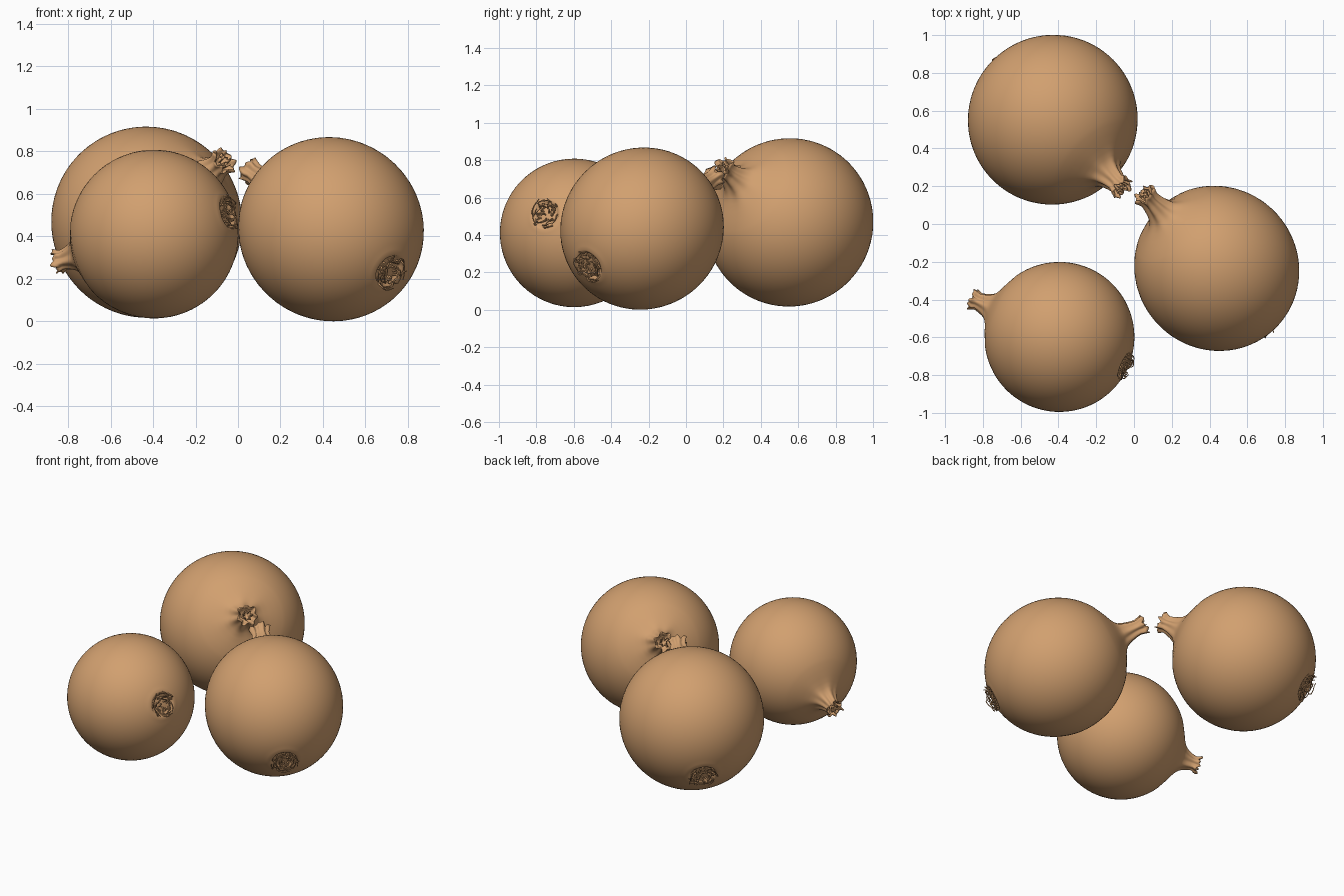
import bpy, bmesh, math, random
from mathutils import Vector

if "Cube" in bpy.data.objects:
    bpy.data.objects.remove(bpy.data.objects["Cube"])

random.seed(4)
SEG = 72

skin = bpy.data.materials.new("onion skin tan")
skin.diffuse_color = (0.64, 0.35, 0.16, 1)
skin.use_nodes = True
skin.node_tree.nodes["Principled BSDF"].inputs["Base Color"].default_value = skin.diffuse_color


def finish(obj, centre, axis, size):
    """Place a part built along local +z so that it points along the onion axis."""
    obj.data.materials.append(skin)
    obj.location = centre
    obj.rotation_euler = Vector(axis).to_track_quat('Z', 'Y').to_euler()
    obj.scale = (size, size, size)


def revolve(name, profile, ripple, jag):
    """Revolve (radius, height) points; ripple folds and jag tears the upper end."""
    bm = bmesh.new()
    phase = random.uniform(0, 6.28)
    rings = []
    for r, z, w, j in profile:
        ring = []
        for i in range(SEG):
            a = math.tau * i / SEG
            fold = math.cos(7 * a + phase) + 0.6 * math.cos(4 * a - 2 * phase)
            tear = math.sin(5 * a + phase) + 0.7 * math.sin(11 * a + 2 * phase)
            rr = r * (1 + ripple * w * fold)
            ring.append(bm.verts.new((rr * math.cos(a), rr * math.sin(a), z + jag * j * tear)))
        rings.append(ring)
    for lo, hi in zip(rings, rings[1:]):
        for i in range(SEG):
            k = (i + 1) % SEG
            bm.faces.new((lo[i], lo[k], hi[k], hi[i]))
    bm.faces.new(list(reversed(rings[0])))
    bm.faces.new(rings[-1])
    me = bpy.data.meshes.new(name)
    bm.to_mesh(me)
    bm.free()
    for p in me.polygons:
        p.use_smooth = True
    obj = bpy.data.objects.new(name, me)
    bpy.context.collection.objects.link(obj)
    return obj


def body_profile(stretch, tip):
    # sunken root scar with a raised rim
    pts = [(0.02, -0.955, 0, 0), (0.09, -0.955, 0.3, 0), (0.14, -0.945, 0.4, 0),
           (0.165, -0.955, 0.3, 0), (0.185, -0.978, 0.1, 0), (0.215, -0.982, 0, 0)]
    # round bulb
    for i in range(37):
        a = math.radians(-75 + 130 * i / 36)
        pts.append((math.cos(a), math.sin(a), 0, 0))
    # shoulder sweeping into the neck
    pts += [(0.475, 0.875, 0, 0), (0.38, 0.925, 0.05, 0), (0.295, 0.965, 0.15, 0),
            (0.23, 1.005, 0.3, 0), (0.18, 1.05, 0.6, 0)]
    pts = [(r, z * stretch, w, j) for r, z, w, j in pts]
    # neck, flared torn rim, then the hollow inside
    base = pts[-1][1]
    for r, t, w, j in [(0.145, 0.25, 0.8, 0), (0.122, 0.5, 1, 0), (0.112, 0.7, 1, 0.2),
                       (0.125, 0.86, 1.1, 0.6), (0.14, 1.0, 1.2, 1), (0.122, 0.99, 1.2, 1),
                       (0.098, 0.84, 1.1, 0.5), (0.085, 0.68, 1, 0), (0.02, 0.66, 0, 0)]:
        pts.append((r, base + t * (tip - base), w, j))
    return pts


def roots(name, stretch):
    """Tuft of short curled dry roots around the scar."""
    cu = bpy.data.curves.new(name, 'CURVE')
    cu.dimensions = '3D'
    cu.bevel_depth = 0.009
    cu.bevel_resolution = 1
    cu.resolution_u = 4
    cu.use_fill_caps = True
    for n in range(24):
        a = n * 2.4
        r = 0.17 * math.sqrt((n + 0.5) / 24)
        sp = cu.splines.new('BEZIER')
        sp.bezier_points.add(3)
        for k, bp in enumerate(sp.bezier_points):
            bend = a + k * random.uniform(-0.35, 0.35)
            rr = r + 0.018 * k + random.uniform(-0.015, 0.015)
            h = (-0.945, -0.985, -1.015, -1.02)[k] * stretch + random.uniform(-0.02, 0.012)
            bp.co = (rr * math.cos(bend), rr * math.sin(bend), h)
            bp.handle_left_type = bp.handle_right_type = 'AUTO'
            bp.radius = (1.3, 1.1, 0.9, 0.5)[k]
    obj = bpy.data.objects.new(name, cu)
    bpy.context.collection.objects.link(obj)
    return obj


# name, centre, neck direction, radius, axial stretch, neck tip height (in radii)
ONIONS = [
    ("back_onion", (-0.43, 0.552, 0.467), (0.36, -0.355, 0.285), 0.451, 0.99, 1.31),
    ("right_onion", (0.438, -0.235, 0.434), (-0.39, 0.40, 0.28), 0.43, 1.04, 1.43),
    ("front_onion", (-0.395, -0.598, 0.411), (-0.455, 0.20, -0.13), 0.397, 1.0, 1.30),
]
for name, centre, axis, size, stretch, tip in ONIONS:
    # bulb with neck
    finish(revolve(name + "_bulb", body_profile(stretch, tip), 0.10, 0.022), centre, axis, size)
    # dried inner layers showing in the neck
    core = [(0.05, tip - 0.13, 0, 0), (0.055, tip - 0.05, 1, 0.3), (0.065, tip, 1.2, 1),
            (0.045, tip - 0.01, 1.2, 1), (0.03, tip - 0.07, 0.5, 0)]
    finish(revolve(name + "_neck_core", core, 0.16, 0.02), centre, axis, size)
    # root tuft
    finish(roots(name + "_roots", stretch), centre, axis, size)
